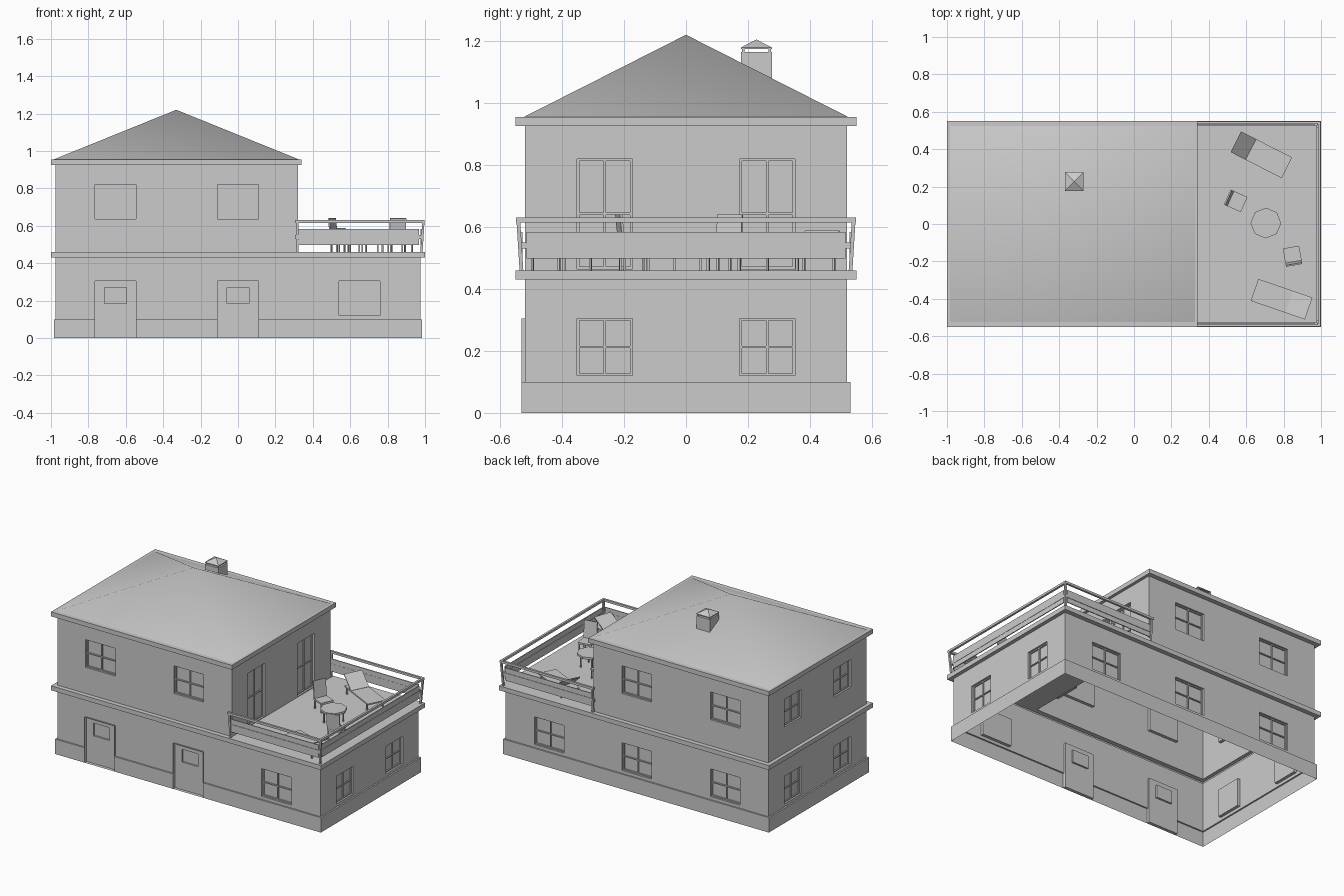
import bpy, bmesh
from math import radians, pi, cos, sin
from mathutils import Matrix, Vector

if "Cube" in bpy.data.objects:
    bpy.data.objects.remove(bpy.data.objects["Cube"])

I = Matrix.Identity(4)


def finish(bm, name, smooth=False):
    me = bpy.data.meshes.new(name)
    bm.to_mesh(me)
    bm.free()
    for p in me.polygons:
        p.use_smooth = smooth
    ob = bpy.data.objects.new(name, me)
    bpy.context.collection.objects.link(ob)
    return ob


def quad(bm, pts, M=I):
    bm.faces.new([bm.verts.new(M @ Vector(p)) for p in pts])


def box(bm, lo, hi, M=I):
    c = [(a + b) / 2 for a, b in zip(lo, hi)]
    s = [b - a for a, b in zip(lo, hi)]
    bmesh.ops.create_cube(bm, size=1, matrix=M @ Matrix.Translation(c) @ Matrix.Diagonal((*s, 1)))


def shell(name, loops, skip=()):
    """Bridge a stack of rectangles (x0, x1, y0, y1, z)."""
    bm = bmesh.new()
    rings = [[(a, c, z), (b, c, z), (b, d, z), (a, d, z)] for a, b, c, d, z in loops]
    for r, s in zip(rings, rings[1:]):
        for i in range(4):
            if i not in skip:
                j = (i + 1) % 4
                quad(bm, [r[i], r[j], s[j], s[i]])
    return finish(bm, name)


def panel(bm, M, u0, u1, z0, z1, holes):
    """Flat wall with rectangular holes; M maps (along, inward, up)."""
    us = sorted({u0, u1, *[h[0] for h in holes], *[h[1] for h in holes]})
    zs = sorted({z0, z1, *[z for h in holes for z in h[2:] if z0 < z < z1]})
    for a, b in zip(us, us[1:]):
        for c, d in zip(zs, zs[1:]):
            u, z = (a + b) / 2, (c + d) / 2
            if not any(h[0] < u < h[1] and h[2] < z < h[3] for h in holes):
                quad(bm, [(a, 0, c), (b, 0, c), (b, 0, d), (a, 0, d)], M)


def reveal(bm, M, h, d0, d1):
    a, b, c, d = h
    p = [(a, c), (b, c), (b, d), (a, d)]
    for i in range(4):
        (u, z), (v, w) = p[i], p[(i + 1) % 4]
        quad(bm, [(u, d0, z), (v, d0, w), (v, d1, w), (u, d1, z)], M)


def window(bm, M, h):
    a, b, c, d = h
    t, f0, f1 = 0.007, 0.012, 0.02
    reveal(bm, M, h, 0, f1)
    m, n = (a + b) / 2, (c + d) / 2
    for u in (a + t / 2, m, b - t / 2):
        box(bm, (u - t / 2, f0, c), (u + t / 2, f1, d), M)
    for z in (c + t / 2, n, d - t / 2):
        box(bm, (a, f0, z - t / 2), (b, f1, z + t / 2), M)
    quad(bm, [(a, f1, c), (b, f1, c), (b, f1, d), (a, f1, d)], M)


def side(x, y, deg):
    return Matrix.Translation((x, y, 0)) @ Matrix.Rotation(radians(deg), 4, 'Z')


def holes(centres, w, z0, z1):
    return [(c - w / 2, c + w / 2, z0, z1) for c in centres]


# Walls with windows and doors, storey by storey
L, R, U, W = -0.975, 0.975, 0.32, 0.52
LOW, UP = (0.12, 0.305), (0.635, 0.82)
doors = holes((-0.655, 0), 0.22, 0, 0.305)
sides = (-0.262, 0.262)
storeys = [
    ("lower_front", side(0, -W, 0), L, R, 0.1, 0.43, holes((0.65,), 0.22, *LOW)),
    ("lower_right", side(R, 0, 90), -W, W, 0.1, 0.43, holes(sides, 0.178, *LOW)),
    ("lower_back", side(0, W, 180), -R, -L, 0.1, 0.43, holes((-0.65, 0, 0.655), 0.22, *LOW)),
    ("lower_left", side(L, 0, 270), -W, W, 0.1, 0.43, holes(sides, 0.178, *LOW)),
    ("upper_front", side(0, -W, 0), L, U, 0.46, 0.925, holes((-0.655, 0), 0.22, *UP)),
    ("upper_right", side(U, 0, 90), -W, W, 0.46, 0.925, holes(sides, 0.178, 0.465, 0.82)),
    ("upper_back", side(0, W, 180), -U, -L, 0.46, 0.925, holes((0, 0.655), 0.22, *UP)),
    ("upper_left", side(L, 0, 270), -W, W, 0.46, 0.925, holes(sides, 0.178, *UP)),
]
for name, M, u0, u1, z0, z1, wins in storeys:
    bm = bmesh.new()
    panel(bm, M, u0, u1, z0, z1, wins + (doors if name == "lower_front" else []))
    finish(bm, name + "_wall")
    bm = bmesh.new()
    for h in wins:
        if name == "upper_right":       # glazed terrace doors: split at 0.645
            window(bm, M, h)
        else:
            window(bm, M, h)
    finish(bm, name + "_windows")

# Front doors with a small recessed pane
M = side(0, -W, 0)
for i, h in enumerate(doors):
    bm = bmesh.new()
    m = (h[0] + h[1]) / 2
    pane = (m - 0.06, m + 0.06, 0.185, 0.27)
    leaf = M @ Matrix.Translation((0, 0.012, 0))
    panel(bm, leaf, *h, [pane])
    reveal(bm, M, h, -0.01, 0.012)
    reveal(bm, leaf, pane, 0, 0.012)
    a, b, c, d = pane
    quad(bm, [(a, 0.012, c), (b, 0.012, c), (b, 0.012, d), (a, 0.012, d)], leaf)
    finish(bm, f"front_door_{i + 1}")

# Plinth, cut at the doors
shell("plinth", [(-0.985, 0.985, -0.53, 0.53, 0), (-0.985, 0.985, -0.53, 0.53, 0.1),
                 (L, R, -W, W, 0.1)], skip=(0,))
bm = bmesh.new()
P = side(0, -0.53, 0)
panel(bm, P, -0.985, 0.985, 0, 0.1, doors)
cuts = [-0.985, *[u for h in doors for u in h[:2]], 0.985]
for a, b in zip(cuts[::2], cuts[1::2]):
    quad(bm, [(a, 0, 0.1), (b, 0, 0.1), (b, 0.01, 0.1), (a, 0.01, 0.1)], P)
finish(bm, "plinth_front")

# Belt with terrace floor, eaves, roof
shell("belt_and_terrace", [(L, R, -W, W, 0.43), (-1, 1, -0.55, 0.55, 0.43),
                           (-1, 1, -0.55, 0.55, 0.46), (L, U, -W, W, 0.46)])
shell("eaves", [(L, U, -W, W, 0.925), (-1, 0.34, -0.55, 0.55, 0.925),
                (-1, 0.34, -0.55, 0.55, 0.955), (-0.985, 0.325, -0.523, 0.523, 0.955)])
bm = bmesh.new()
base = [bm.verts.new((x, y, 0.955)) for x, y in
        ((-0.985, -0.523), (0.325, -0.523), (0.325, 0.523), (-0.985, 0.523))]
apex = bm.verts.new((-0.33, 0, 1.22))
for i in range(4):
    bm.faces.new((base[i], base[(i + 1) % 4], apex))
finish(bm, "roof", smooth=True)

# Chimney with a raised cap
C = Matrix.Translation((-0.32, 0.227, 0))
bm = bmesh.new()
box(bm, (-0.05, -0.05, 1.05), (0.05, 0.05, 1.165), C)
for sx in (-1, 1):
    for sy in (-1, 1):
        x, y = sx * 0.043, sy * 0.043
        box(bm, (x - 0.004, y - 0.004, 1.165), (x + 0.004, y + 0.004, 1.175), C)
box(bm, (-0.05, -0.05, 1.174), (0.05, 0.05, 1.179), C)
bmesh.ops.create_cone(bm, segments=4, radius1=0.05 * 2 ** 0.5, radius2=0, depth=0.026, cap_ends=True,
                      matrix=C @ Matrix.Translation((0, 0, 1.192)) @ Matrix.Rotation(pi / 4, 4, 'Z'))
finish(bm, "chimney")

# Terrace railing: leaning posts, top rail, solid panels with brackets
bm = bmesh.new()
for s in (-1, 1):
    for x, lean in ((0.317, 0), (0.981, 0.01)):
        S = Matrix.Identity(4)
        S[0][2], S[1][2] = lean / 0.16, s * 0.01 / 0.16
        box(bm, (-0.006, -0.006, 0), (0.006, 0.006, 0.16),
            Matrix.Translation((x, s * 0.531, 0.46)) @ S)
finish(bm, "railing_posts")
bm = bmesh.new()
for s in (-1, 1):
    box(bm, (0.305, s * 0.541 - 0.007, 0.615), (0.997, s * 0.541 + 0.007, 0.63))
box(bm, (0.983, -0.541, 0.615), (0.997, 0.541, 0.63))
finish(bm, "railing_top_rail")
bm = bmesh.new()
for s in (-1, 1):
    box(bm, (0.322, s * 0.53 - 0.003, 0.498), (0.968, s * 0.53 + 0.003, 0.583))
    box(bm, (0.305, s * 0.531 - 0.005, 0.53), (0.985, s * 0.531 + 0.005, 0.55))
box(bm, (0.977, -0.515, 0.498), (0.983, 0.515, 0.583))
box(bm, (0.975, -0.531, 0.53), (0.985, 0.531, 0.55))
finish(bm, "railing_panels")


def legs(bm, M, xs, ys, top, r=0.004):
    for x in xs:
        for y in ys:
            box(bm, (x - r, y - r, 0.46), (x + r, y + r, top), M)


# Octagonal table
T = side(0.705, 0.005, 0)
bm = bmesh.new()
bmesh.ops.create_cone(bm, segments=8, radius1=0.082, radius2=0.082, depth=0.014, cap_ends=True,
                      matrix=T @ Matrix.Translation((0, 0, 0.548)))
legs(bm, T, (-0.042, 0.042), (-0.042, 0.042), 0.542)
finish(bm, "table")

# Two chairs, backrest on the local -x side
for i, (x, y, deg) in enumerate(((0.548, 0.122, -24), (0.847, -0.168, 100))):
    M = side(x, y, deg)
    bm = bmesh.new()
    box(bm, (-0.043, -0.044, 0.517), (0.045, 0.044, 0.528), M)
    box(bm, (-0.004, -0.044, 0), (0.004, 0.044, 0.115),
        M @ Matrix.Translation((-0.038, 0, 0.526)) @ Matrix.Rotation(radians(-6), 4, 'Y'))
    legs(bm, M, (-0.037, 0.039), (-0.038, 0.038), 0.518)
    finish(bm, f"chair_{i + 1}")

# Two loungers, raised backrest on the local -x side
for i, (x, y, deg, plan, rise) in enumerate(((0.681, 0.37, -27, 0.09, 0.075),
                                             (0.789, -0.402, 161, 0.11, 0.06))):
    M = side(x, y, deg)
    bm = bmesh.new()
    k = plan - 0.153
    box(bm, (-0.15, -0.062, 0.503), (0.153, 0.062, 0.512), M)
    S = Matrix.Identity(4)
    S[2][0] = -rise / plan
    box(bm, (-plan, -0.062, -0.008), (0, 0.062, 0), M @ Matrix.Translation((k, 0, 0.513)) @ S)
    legs(bm, M, (-0.13, 0.13), (-0.054, 0.054), 0.505)
    finish(bm, f"lounger_{i + 1}")
